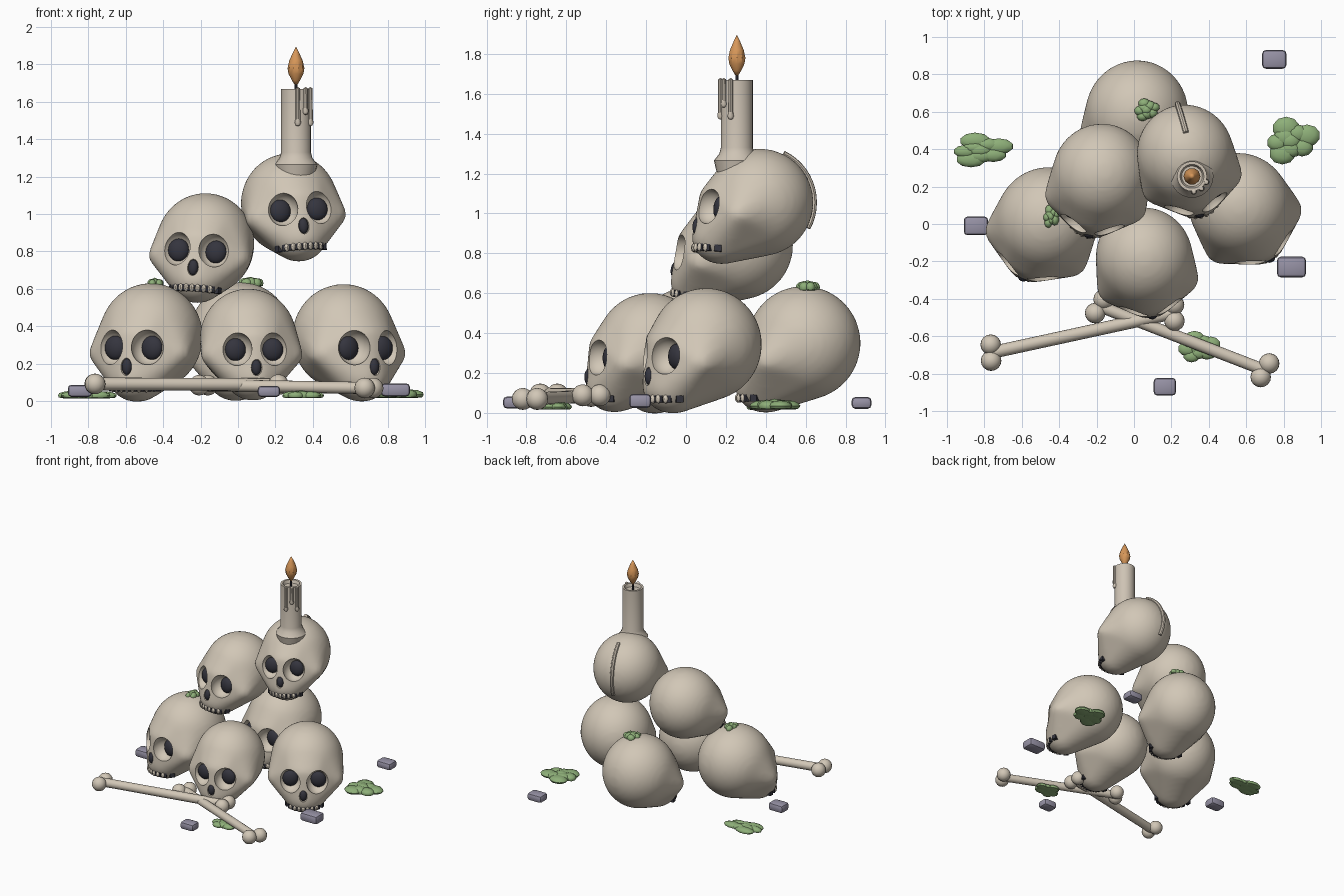
import bpy, bmesh, math, random
from math import radians, sin, cos, pi
from mathutils import Matrix, Vector
from mathutils.bvhtree import BVHTree

if "Cube" in bpy.data.objects:
    bpy.data.objects.remove(bpy.data.objects["Cube"])

random.seed(4)


def material(name, rgb):
    m = bpy.data.materials.new(name)
    m.diffuse_color = (*rgb, 1)
    m.use_nodes = True
    m.node_tree.nodes["Principled BSDF"].inputs["Base Color"].default_value = m.diffuse_color
    return m


BONE = material("bone", (0.64, 0.57, 0.47))
WAX = material("wax", (0.62, 0.55, 0.46))
DARK = material("dark_hollow", (0.035, 0.035, 0.048))
FLAME = material("flame_orange", (0.68, 0.31, 0.10))
MOSS = material("moss_green", (0.27, 0.43, 0.19))
STONE = material("stone_grey", (0.31, 0.29, 0.38))


# ---------- helpers ----------
def place(loc, size, rot=Matrix()):
    return Matrix.Translation(loc) @ rot @ Matrix.Diagonal((*size, 1))


def ball(bm, loc, radii, u=20, v=12):
    bmesh.ops.create_uvsphere(bm, u_segments=u, v_segments=v, radius=1, matrix=place(loc, radii))


def block(bm, loc, size, yaw=0.0):
    return bmesh.ops.create_cube(bm, size=1, matrix=place(loc, size, Matrix.Rotation(yaw, 4, 'Z')))


def lathe(bm, profile, cx, cy, n):
    vs = [bm.verts.new((cx + r, cy, z)) for r, z in profile]
    es = [bm.edges.new(p) for p in zip(vs, vs[1:])]
    bmesh.ops.spin(bm, geom=vs + es, cent=(cx, cy, 0), axis=(0, 0, 1), angle=2 * pi, steps=n)
    bmesh.ops.remove_doubles(bm, verts=bm.verts[:], dist=1e-4)


def to_mesh(name, bm, mat=None):
    bmesh.ops.recalc_face_normals(bm, faces=bm.faces[:])
    me = bpy.data.meshes.new(name)
    bm.to_mesh(me)
    bm.free()
    if mat:
        me.materials.append(mat)
    return me


def add(name, me, matrix=Matrix()):
    ob = bpy.data.objects.new(name, me)
    ob.matrix_world = matrix
    bpy.context.collection.objects.link(ob)
    return ob


def baked(ob, name):
    """Evaluated mesh of an object; the helper object is removed."""
    dg = bpy.context.evaluated_depsgraph_get()
    me = bpy.data.meshes.new_from_object(ob.evaluated_get(dg))
    me.name = name
    bpy.data.objects.remove(ob)
    return me


# ---------- skull: hull of ellipsoids, remeshed, with carved sockets ----------
src = bmesh.new()
ball(src, (0, 0, 0), (.265, .275, .275), 40, 24)              # cranium
ball(src, (0, -.15, 0), (.19, .165, .11))                     # brow
ball(src, (0, -.185, -.205), (.15, .15, .132))                # jaw
for s in (-1, 1):
    ball(src, (s * .2, -.14, -.085), (.08, .085, .07))        # cheekbones
hull = bmesh.new()
for v in src.verts:
    hull.verts.new(v.co)
src.free()
res = bmesh.ops.convex_hull(hull, input=hull.verts[:])
junk = {g for k in ("geom_interior", "geom_unused") for g in res[k]
        if isinstance(g, bmesh.types.BMVert)}
bmesh.ops.delete(hull, geom=list(junk), context='VERTS')
form = add("skull_form", to_mesh("skull_form", hull, BONE))
rm = form.modifiers.new("remesh", 'REMESH')
rm.mode, rm.voxel_size = 'VOXEL', .018
sm = form.modifiers.new("smooth", 'SMOOTH')
sm.factor, sm.iterations = .5, 6
skin = baked(form, "skull_skin")
tree = BVHTree.FromPolygons([v.co for v in skin.vertices], [p.vertices for p in skin.polygons])


def face_y(x, z):
    hit = tree.ray_cast(Vector((x, -1, z)), Vector((0, 1, 0)))[0]
    return hit.y if hit else -.2


cut, hollow, teeth = bmesh.new(), bmesh.new(), bmesh.new()
for s in (-1, 1):
    y = face_y(s * .103, -.055)
    ball(cut, (s * .103, y, -.055), (.083, .085, .09), 28, 18)
    ball(hollow, (s * .103, y + .066, -.058), (.058, .035, .062))
y = face_y(0, -.155)
ball(cut, (0, y, -.155), (.03, .03, .045))
ball(hollow, (0, y + .01, -.155), (.027, .022, .042), 12, 8)
for i in range(-4, 5):                                         # mouth line and teeth
    x = i * .031
    y = face_y(x, -.265)
    turn = math.atan2(face_y(x + .01, -.265) - face_y(x - .01, -.265), .02)
    block(hollow, (x, y + .008, -.265), (.036, .03, .034), turn)
    if abs(i) < 4:
        ball(teeth, (x, y - .004, -.265), (.014, .016, .022), 10, 8)

body = add("skull_body", skin)
cutter = add("socket_cutter", to_mesh("socket_cutter", cut, BONE))
cutter.hide_render = True
bo = body.modifiers.new("sockets", 'BOOLEAN')
bo.operation, bo.solver, bo.object = 'DIFFERENCE', 'EXACT', cutter
skull = baked(body, "skull")
bpy.data.objects.remove(cutter)
skull.materials.clear()
skull.materials.append(BONE)
for p in skull.polygons:
    p.material_index = 0
hollow = to_mesh("skull_hollows", hollow, DARK)
teeth = to_mesh("skull_teeth", teeth, BONE)

# name, centre, scale, yaw, pitch, roll
POSES = [("left", (-.465, .02, .345), 1.04, -23, 0, 0),
         ("centre", (.055, -.18, .332), .98, 8, 0, 0),
         ("right", (.565, .10, .343), 1.03, 30, 0, 0),
         ("back", (.015, .59, .35), 1.04, -8, 0, 0),
         ("upper", (-.175, .265, .84), .99, -10, -5, 3),
         ("candle", (.275, .37, 1.055), .98, 12, -6, -3)]
for name, loc, s, yaw, pitch, roll in POSES:
    rot = (Matrix.Rotation(radians(yaw), 4, 'Z') @ Matrix.Rotation(radians(pitch), 4, 'X')
           @ Matrix.Rotation(radians(roll), 4, 'Y'))
    for part, me in (("skull", skull), ("hollows", hollow), ("teeth", teeth)):
        add(f"{name}_{part}", me, place(loc, (s, s, s), rot))

# ---------- candle ----------
CX, CY = .31, .255
bm = bmesh.new()
lathe(bm, [(0, 1.645), (.055, 1.645), (.064, 1.67), (.08, 1.67), (.08, 1.33),
           (.088, 1.30), (.115, 1.265), (.10, 1.20), (0, 1.20)], CX, CY, 24)
add("candle", to_mesh("candle", bm, WAX))

bm = bmesh.new()
for ang, low in ((-83, 1.47), (-52, 1.53), (-22, 1.47)):      # wax drips
    a = radians(ang)
    lathe(bm, [(0, 1.68), (.012, 1.672), (.013, low + .04), (.017, low + .018), (.011, low + .004), (0, low)],
          CX + .083 * cos(a), CY + .083 * sin(a), 10)
add("wax_drips", to_mesh("wax_drips", bm, WAX))

bm = bmesh.new()
lathe(bm, [(0, 1.64), (.008, 1.64), (.008, 1.72), (0, 1.72)], CX, CY, 8)
add("wick", to_mesh("wick", bm, DARK))
bm = bmesh.new()
lathe(bm, [(0, 1.68), (.022, 1.715), (.04, 1.75), (.045, 1.78), (.036, 1.82), (.016, 1.865), (0, 1.895)], CX, CY, 10)
add("flame", to_mesh("flame", bm, FLAME))

# wax run down the back of the top skull
cu = bpy.data.curves.new("wax_run", 'CURVE')
cu.dimensions, cu.bevel_depth, cu.bevel_resolution, cu.use_fill_caps = '3D', .015, 2, True
sp = cu.splines.new('POLY')
sp.points.add(13)
for i, p in enumerate(sp.points):
    t = radians(64 - 92 * i / 13)
    p.co = (.278 - .045 * sin(pi * i / 18), .37 + .272 * cos(t), 1.055 + .272 * sin(t), 1)
run = baked(add("wax_run_curve", cu), "wax_run")
run.materials.clear()
run.materials.append(WAX)
add("wax_run", run)


# ---------- crossed long bones ----------
def long_bone(name, a, b, r):
    a, b = Vector(a), Vector(b)
    d = (b - a).normalized()
    side = Vector((-d.y, d.x, 0))
    bm = bmesh.new()
    bmesh.ops.create_cone(bm, cap_ends=True, segments=16, radius1=r, radius2=r, depth=(b - a).length,
                          matrix=Matrix.Translation((a + b) / 2) @ d.to_track_quat('Z', 'Y').to_matrix().to_4x4())
    for end in (a, b):
        for s in (-1, 1):
            ball(bm, end + side * s * .042 + d * s * .008, (.055, .055, .055), 16, 10)
    add(name, to_mesh(name, bm, BONE))


long_bone("long_bone_left", (-.765, -.688, .092), (.215, -.475, .088), .034)
long_bone("long_bone_right", (.70, -.782, .07), (-.185, -.44, .085), .032)

# ---------- stones ----------
for i, (x, y, z, sx, sy, sz) in enumerate([(.75, .88, .05, .13, .10, .06), (-.845, -.01, .055, .13, .10, .065),
                                           (.842, -.23, .06, .155, .11, .07), (.165, -.87, .052, .12, .095, .06)]):
    bm = bmesh.new()
    block(bm, (x, y, z), (sx, sy, sz))
    bmesh.ops.bevel(bm, geom=bm.edges[:], offset=.02, segments=2, profile=.5, affect='EDGES')
    add(f"stone_{i + 1}", to_mesh("stone", bm, STONE))

# ---------- moss clumps ----------
for i, (x, y, z, rx, ry, rz) in enumerate([(-.825, .395, .03, .175, .095, .03), (.835, .445, .035, .155, .13, .036),
                                           (.34, -.66, .03, .12, .09, .028), (-.445, .04, .625, .05, .065, .035),
                                           (.065, .61, .63, .075, .065, .035)]):
    bm = bmesh.new()
    for k in range(9):
        a, d = k * 2.4, .62 * math.sqrt(k / 8)
        s = random.uniform(.36, .48)
        bmesh.ops.create_icosphere(bm, subdivisions=2, radius=1, matrix=place(
            (x + rx * d * cos(a), y + ry * d * sin(a), z), (rx * s, ry * s, rz * (1 - .4 * d))))
    floor = z - rz * .5                                        # flat underside
    for v in bm.verts:
        v.co.z = max(v.co.z, floor)
    add(f"moss_{i + 1}", to_mesh("moss", bm, MOSS))

# ---------- smooth shading with sharp edges kept ----------
bpy.ops.object.select_all(action='DESELECT')
for ob in bpy.context.scene.objects:
    ob.select_set(True)
bpy.context.view_layer.objects.active = bpy.context.scene.objects[0]
bpy.ops.object.shade_smooth_by_angle(angle=radians(35))
